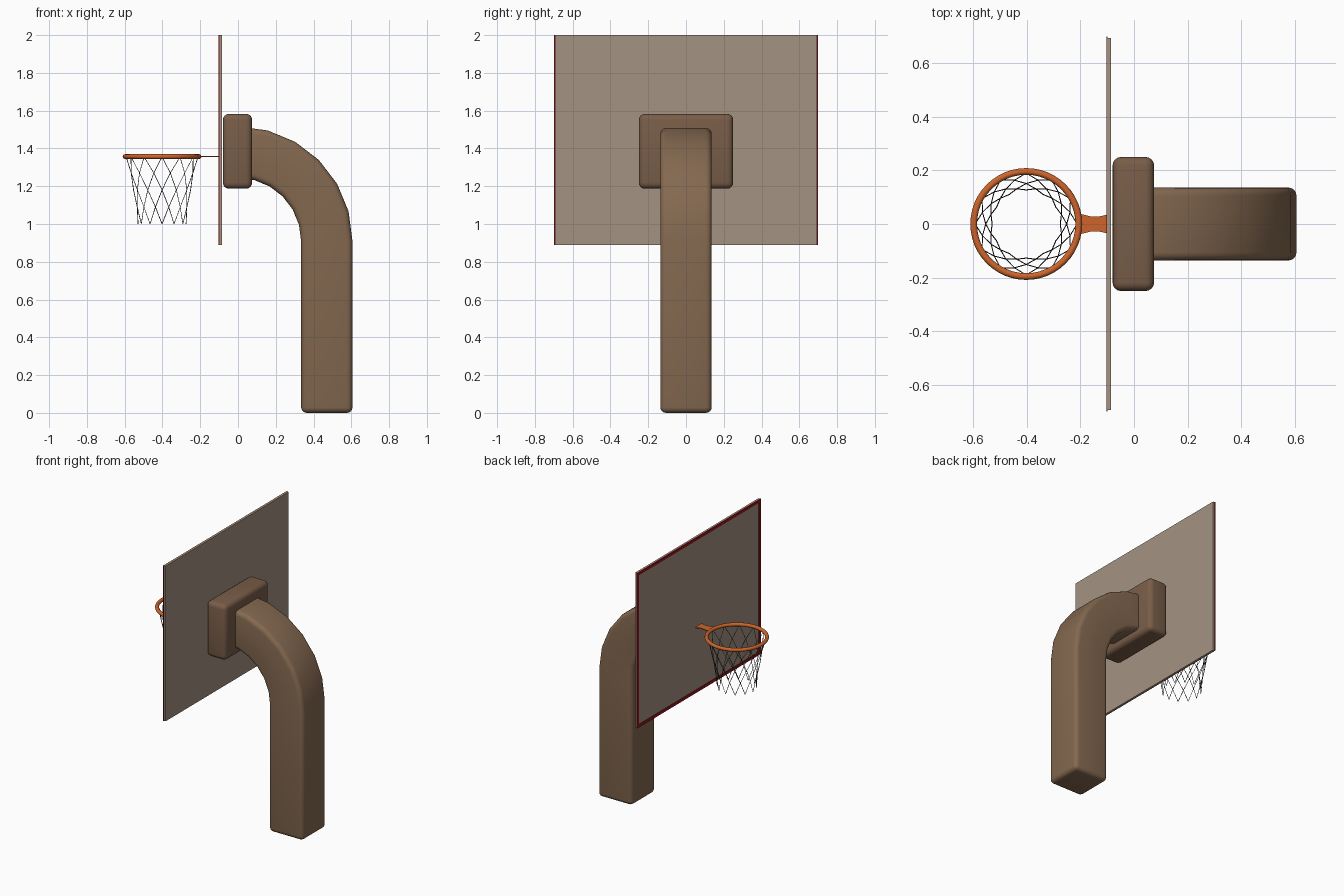
import bpy, bmesh, math
from math import sin, cos, pi, radians

if "Cube" in bpy.data.objects:
    bpy.data.objects.remove(bpy.data.objects["Cube"])


def material(name, rgb):
    m = bpy.data.materials.new(name)
    m.diffuse_color = (*rgb, 1)
    m.use_nodes = True
    m.node_tree.nodes["Principled BSDF"].inputs["Base Color"].default_value = m.diffuse_color
    return m


BROWN = material("brown", (0.23, 0.14, 0.08))
DARK_BROWN = material("dark_brown", (0.19, 0.11, 0.065))
BOARD = material("board_tan", (0.37, 0.29, 0.22))
RED = material("red", (0.3, 0.008, 0.012))
ORANGE = material("orange", (0.62, 0.13, 0.025))
CORD = material("cord", (0.05, 0.05, 0.05))


def finish(bm, name, mat, bevel=0.0, smooth=False):
    bmesh.ops.recalc_face_normals(bm, faces=bm.faces)
    mesh = bpy.data.meshes.new(name)
    bm.to_mesh(mesh)
    bm.free()
    ob = bpy.data.objects.new(name, mesh)
    bpy.context.collection.objects.link(ob)
    mesh.materials.append(mat)
    bpy.ops.object.select_all(action='DESELECT')
    bpy.context.view_layer.objects.active = ob
    ob.select_set(True)
    if bevel:
        mod = ob.modifiers.new("bevel", 'BEVEL')
        mod.width, mod.segments, mod.limit_method = bevel, 4, 'ANGLE'
        bpy.ops.object.modifier_apply(modifier=mod.name)
    if smooth:
        bpy.ops.object.shade_smooth_by_angle(angle=radians(35))
    return ob


def add_box(bm, x, y, z):
    verts = bmesh.ops.create_cube(bm, size=1)['verts']
    for v in verts:
        v.co = [(a + b) / 2 + c * (b - a) for (a, b), c in zip((x, y, z), v.co)]


def sweep(bm, rings):
    """Skin a list of equal-sided point rings and cap both ends."""
    rings = [[bm.verts.new(p) for p in r] for r in rings]
    n = len(rings[0])
    for a, b in zip(rings, rings[1:]):
        for i in range(n):
            j = (i + 1) % n
            bm.faces.new((a[i], a[j], b[j], b[i]))
    bm.faces.new(rings[0])
    bm.faces.new(rings[-1])


# padded post: square section, straight up then a quarter bend to the board
R, H, ZC = 0.47, 0.136, 0.91
stations = [(0, 0.0)] + [(radians(a), ZC) for a in range(0, 91, 15)]
bm = bmesh.new()
sweep(bm, [[((R + d) * cos(a), y, z + (R + d) * sin(a))
            for d, y in ((-H, -H), (H, -H), (H, H), (-H, H))]
           for a, z in stations])
finish(bm, "post", BROWN, 0.03, True)

# padded mounting block
bm = bmesh.new()
add_box(bm, (-0.08, 0.075), (-0.25, 0.25), (1.187, 1.583))
finish(bm, "mount_block", DARK_BROWN, 0.032, True)

# backboard panel
bm = bmesh.new()
add_box(bm, (-0.1, -0.086), (-0.694, 0.694), (0.89, 2.0))
finish(bm, "backboard", BOARD)

# red border on the playing face
bm = bmesh.new()
for y0, y1 in ((-0.7, -0.678), (0.678, 0.7)):
    add_box(bm, (-0.103, -0.098), (y0, y1), (0.89, 2.0))
for z0, z1 in ((0.89, 0.912), (1.978, 2.0)):
    add_box(bm, (-0.103, -0.098), (-0.678, 0.678), (z0, z1))
finish(bm, "board_border", RED)

# hoop ring
CX, RIM_Z = -0.402, 1.357
bpy.ops.mesh.primitive_torus_add(location=(CX, 0, RIM_Z), major_radius=0.196,
                                 minor_radius=0.0125, major_segments=48,
                                 minor_segments=12)
rim = bpy.context.object
rim.name = "hoop_ring"
rim.data.materials.append(ORANGE)
bpy.ops.object.shade_smooth_by_angle(angle=radians(40))

# waisted flat bracket joining hoop and board
bm = bmesh.new()
sweep(bm, [[(x, -w, RIM_Z - 0.003), (x, w, RIM_Z - 0.003),
            (x, w, RIM_Z + 0.004), (x, -w, RIM_Z + 0.004)]
           for x, w in ((-0.207, 0.04), (-0.185, 0.034), (-0.165, 0.029),
                        (-0.145, 0.027), (-0.125, 0.029), (-0.1, 0.035))])
finish(bm, "hoop_bracket", ORANGE)

# net: two opposing sets of twelve tapering spiral cords
profile = [(0.190, 1.355), (0.169, 1.27), (0.151, 1.18), (0.136, 1.09), (0.127, 1.0)]
T = 0.002
bm = bmesh.new()
for k in range(12):
    for turn in (-1, 1):
        rings = []
        for i, (r, z) in enumerate(profile):
            a = radians(30 * k + turn * 15 * i)
            rings.append([(CX + (r + T * cos(q)) * cos(a) - T * sin(q) * sin(a),
                           (r + T * cos(q)) * sin(a) + T * sin(q) * cos(a), z)
                          for q in (0, pi / 2, pi, 3 * pi / 2)])
        sweep(bm, rings)
finish(bm, "net", CORD)
